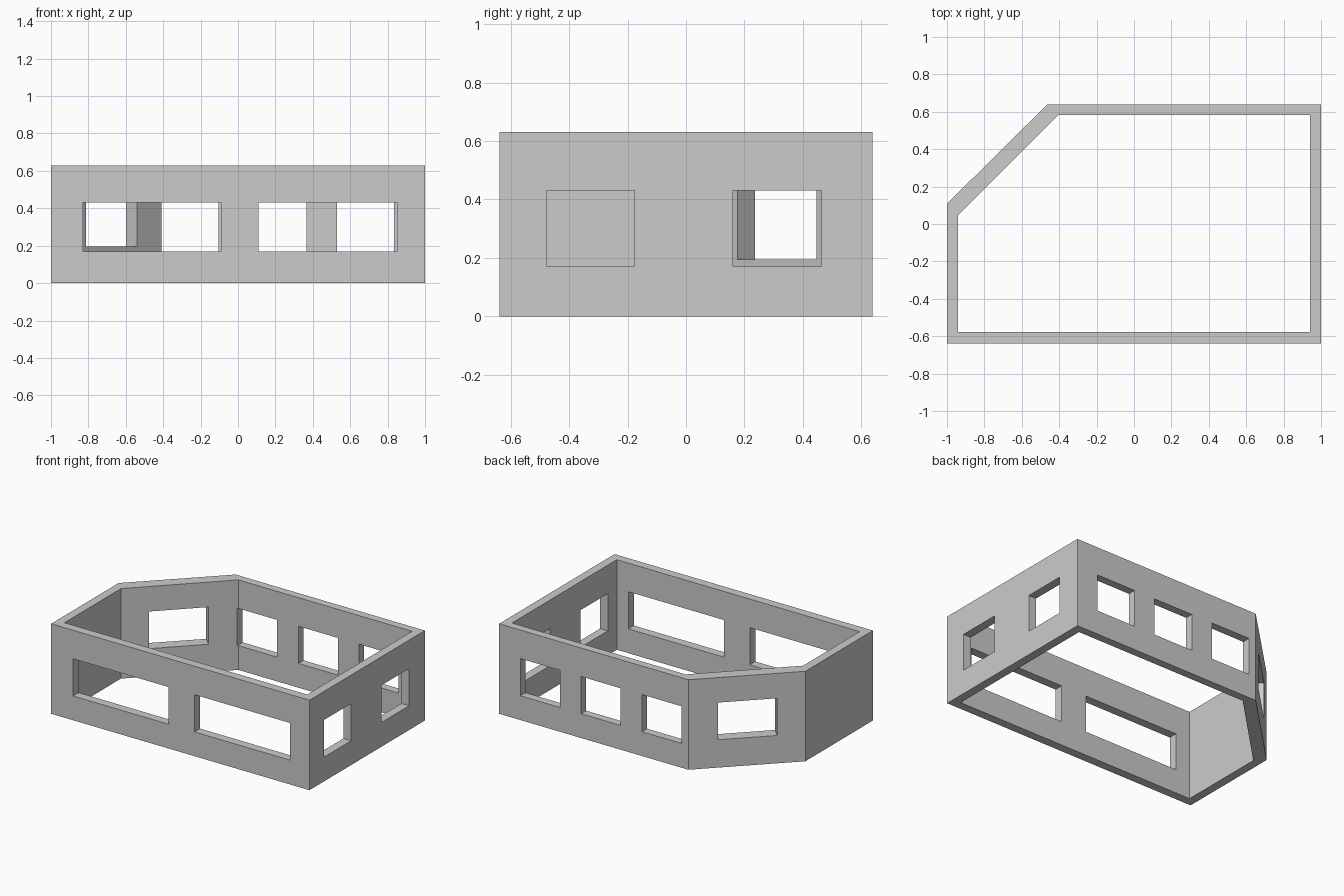
import bpy, bmesh
from math import radians
from mathutils import Matrix

if "Cube" in bpy.data.objects:
    bpy.data.objects.remove(bpy.data.objects["Cube"])

HEIGHT = 0.63
OUTER = [(-1, -0.638), (1, -0.638), (1, 0.638), (-0.465, 0.638), (-1, 0.108)]
INNER = [(-0.94, -0.577), (0.94, -0.577), (0.94, 0.582), (-0.405, 0.582), (-0.94, 0.048)]


def make_object(name, bm):
    bmesh.ops.recalc_face_normals(bm, faces=bm.faces)
    mesh = bpy.data.meshes.new(name)
    bm.to_mesh(mesh)
    bm.free()
    obj = bpy.data.objects.new(name, mesh)
    bpy.context.collection.objects.link(obj)
    return obj


# Open wall ring with one chamfered corner
bm = bmesh.new()
rings = [[bm.verts.new((x, y, z)) for x, y in outline]
         for outline, z in ((OUTER, 0), (OUTER, HEIGHT), (INNER, HEIGHT), (INNER, 0))]
for k in range(4):
    a, b = rings[k], rings[(k + 1) % 4]
    for i in range(5):
        j = (i + 1) % 5
        bm.faces.new((a[i], a[j], b[j], b[i]))
walls = make_object("walls", bm)

# Window openings: centre x, centre y, width, turn, sill, head
LOW, TOP = 0.17, 0.43
windows = [(x, -0.61, 0.74, 0, LOW, TOP) for x in (-0.46, 0.48)]
windows += [(x, 0.61, 0.305, 0, LOW, TOP) for x in (-0.2575, 0.2125, 0.6825)]
windows += [(0.97, y, 0.302, 90, LOW, TOP) for y in (-0.327, 0.312)]
windows += [(-0.706, 0.341, 0.382, 45, 0.195, 0.455)]

bm = bmesh.new()
for x, y, width, turn, low, top in windows:
    matrix = (Matrix.Translation((x, y, (low + top) / 2))
              @ Matrix.Rotation(radians(turn), 4, 'Z')
              @ Matrix.Diagonal((width, 0.2, top - low, 1)))
    bmesh.ops.create_cube(bm, size=1, matrix=matrix)
cutter = make_object("window_cutter", bm)
cutter.hide_render = True

# Cut the openings and drop the cutter
cut = walls.modifiers.new("window_openings", 'BOOLEAN')
cut.operation = 'DIFFERENCE'
cut.solver = 'EXACT'
cut.object = cutter
bpy.context.view_layer.objects.active = walls
bpy.ops.object.modifier_apply(modifier=cut.name)
bpy.data.objects.remove(cutter)
